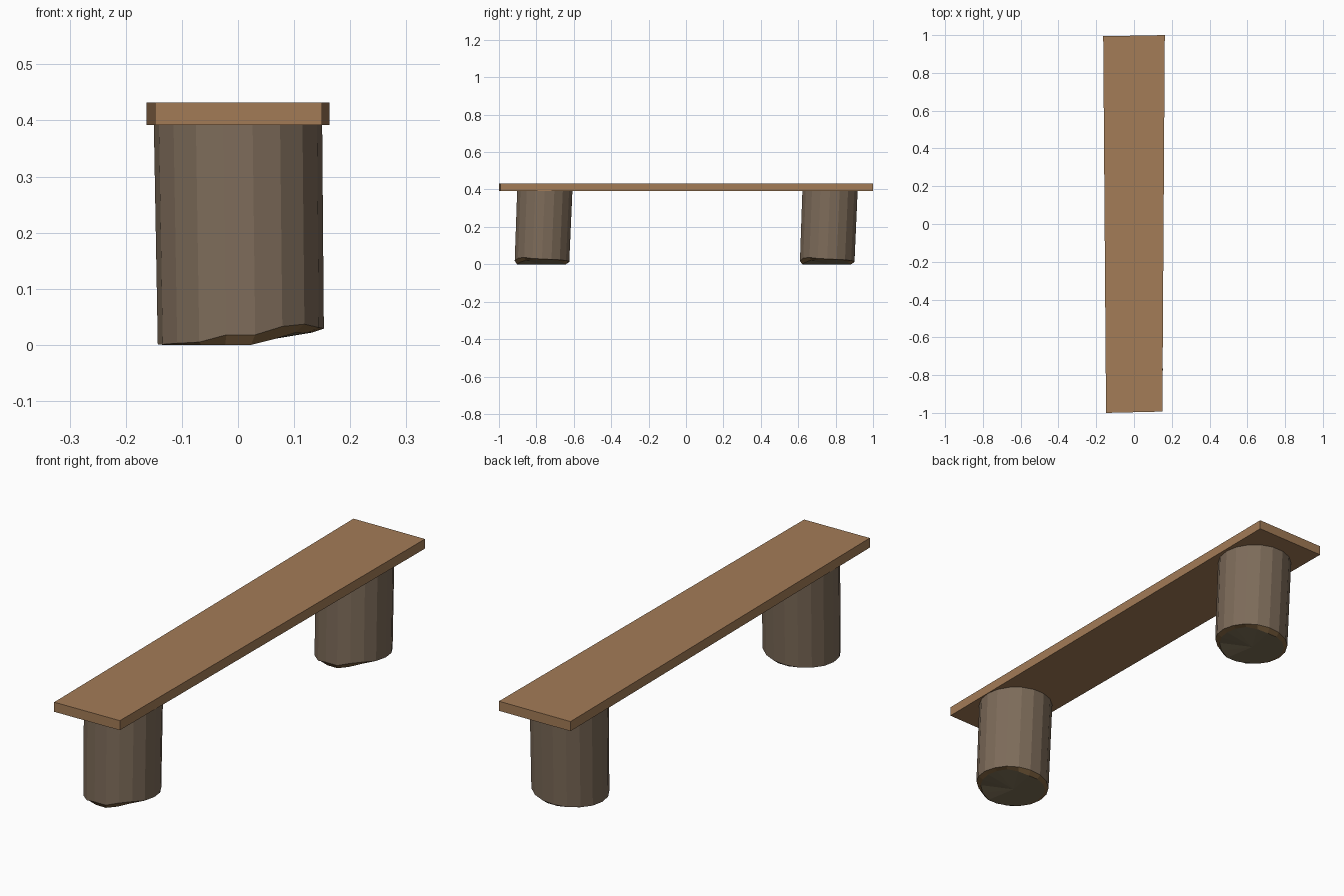
import bpy
import bmesh
from math import cos, sin, tau

if "Cube" in bpy.data.objects:
    bpy.data.objects.remove(bpy.data.objects["Cube"])


def material(name, srgb):
    color = tuple(((c + 0.055) / 1.055) ** 2.4 for c in srgb) + (1.0,)
    mat = bpy.data.materials.new(name)
    mat.use_nodes = True
    mat.diffuse_color = color
    mat.node_tree.nodes["Principled BSDF"].inputs["Base Color"].default_value = color
    return mat


plank_wood = material("plank wood", (0.64, 0.485, 0.34))
bark = material("bark", (0.49, 0.42, 0.35))
chipped_wood = material("chipped wood", (0.50, 0.385, 0.25))
cut_wood = material("cut wood", (0.49, 0.44, 0.34))


def finish(bm, name, materials):
    bmesh.ops.recalc_face_normals(bm, faces=bm.faces)
    mesh = bpy.data.meshes.new(name)
    bm.to_mesh(mesh)
    bm.free()
    for mat in materials:
        mesh.materials.append(mat)
    obj = bpy.data.objects.new(name, mesh)
    bpy.context.collection.objects.link(obj)
    return obj


# Seat plank: slightly tapered outline, extruded upward
def build_plank():
    bm = bmesh.new()
    outline = [(-0.148, -1.0), (0.15, -0.993), (0.163, 1.0), (-0.163, 0.994)]
    base = bm.faces.new([bm.verts.new((x, y, 0.392)) for x, y in outline])
    top = bmesh.ops.extrude_face_region(bm, geom=[base], use_keep_orig=True)["geom"]
    for v in top:
        if isinstance(v, bmesh.types.BMVert):
            v.co.z = 0.432
    finish(bm, "seat_plank", [plank_wood])


# Log leg: leaning faceted bark, a chipped lower rim and a sawn end
SIDES = 18
RADIUS = 0.148
# rim heights in hundredths, counter-clockwise from +x
RIM = [2.9, 2.6, 2.4, 2.0, 1.6, 1.2, 0.8, 0.5, 0.2,
       0.1, 0.1, 0.3, 0.5, 1.8, 1.8, 3.3, 3.7, 3.1]


def build_leg(name, y):
    bm = bmesh.new()

    def ring(cx, cy, radius, height):
        verts = []
        for i in range(SIDES):
            a = tau * i / SIDES
            px, py = cx + radius * cos(a), cy + radius * sin(a)
            verts.append(bm.verts.new((px, py, height(i, px))))
        return verts

    top = ring(0.0, y + 0.015, RADIUS + 0.002, lambda i, x: 0.393)
    rim = ring(0.005, y, RADIUS, lambda i, x: RIM[i] / 100)
    end = ring(0.0, y - 0.003, RADIUS - 0.016,
               lambda i, x: min(0.022, max(0.0, (x - 0.03) * 0.3)))
    centre = bm.verts.new((0, y, 0.0))
    bm.faces.new(top)
    for i in range(SIDES):
        j = (i + 1) % SIDES
        bm.faces.new((rim[i], rim[j], top[j], top[i]))
        bm.faces.new((end[i], end[j], rim[j], rim[i])).material_index = 1
        bm.faces.new((centre, end[j], end[i])).material_index = 2
    finish(bm, name, [bark, chipped_wood, cut_wood])


build_plank()
build_leg("front_leg", -0.77)
build_leg("back_leg", 0.755)
